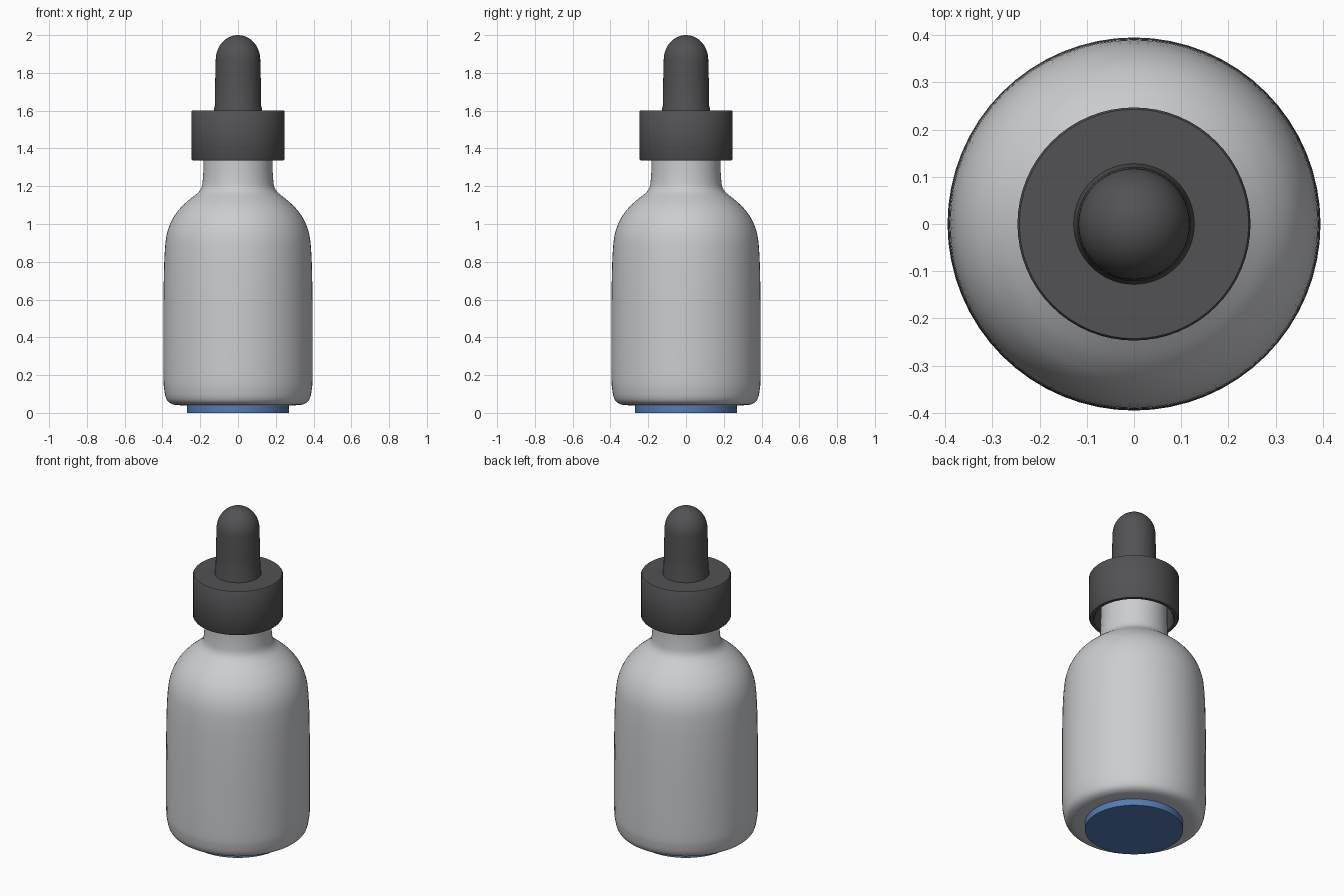
import bpy
import math
from mathutils import Vector

SEGMENTS = 64

cube = bpy.data.objects.get("Cube")
if cube:
    bpy.data.objects.remove(cube, do_unlink=True)


def material(name, color):
    mat = bpy.data.materials.new(name)
    mat.use_nodes = True
    rgba = (*color, 1)
    mat.diffuse_color = rgba
    mat.node_tree.nodes["Principled BSDF"].inputs["Base Color"].default_value = rgba
    return mat


def smooth_path(points, steps=4):
    """Catmull-Rom curve through (radius, height) points."""
    pts = [Vector(p) for p in points]
    ext = [pts[0]] + pts + [pts[-1]]
    path = []
    for a, b, c, d in zip(ext, ext[1:], ext[2:], ext[3:]):
        for i in range(steps):
            t = i / steps
            path.append((b * 2 + (c - a) * t + (a * 2 - b * 5 + c * 4 - d) * t ** 2
                         + (b * 3 - a - c * 3 + d) * t ** 3) / 2)
    return path + [pts[-1]]


def lathe(name, profile, mat):
    """Revolve a bottom-to-top profile around z; zero radius makes a pole."""
    verts, rings, faces = [], [], []
    for r, z in profile:
        count = SEGMENTS if r > 0 else 1
        rings.append([len(verts) + i for i in range(count)])
        for i in range(count):
            a = math.tau * i / SEGMENTS
            verts.append((r * math.cos(a), r * math.sin(a), z))
    for low, high in zip(rings, rings[1:]):
        for i in range(SEGMENTS):
            j = i + 1
            quad = [low[i % len(low)], low[j % len(low)],
                    high[j % len(high)], high[i % len(high)]]
            faces.append(list(dict.fromkeys(quad)))
    mesh = bpy.data.meshes.new(name)
    mesh.from_pydata(verts, [], faces)
    mesh.materials.append(mat)
    obj = bpy.data.objects.new(name, mesh)
    bpy.context.collection.objects.link(obj)
    bpy.ops.object.select_all(action="DESELECT")
    obj.select_set(True)
    bpy.context.view_layer.objects.active = obj
    bpy.ops.object.shade_smooth_by_angle(angle=math.radians(40))
    return obj


glass = material("pale grey glass", (0.6, 0.61, 0.63))
rubber = material("dark grey rubber", (0.085, 0.085, 0.09))
blue = material("blue base", (0.09, 0.2, 0.45))

# Bottle: rounded foot, straight wall, round shoulder and narrow neck
bottle = smooth_path([
    (0.30, 0.04), (0.345, 0.045), (0.376, 0.068), (0.39, 0.12), (0.395, 0.2),
    (0.395, 0.5), (0.393, 0.7), (0.388, 0.85), (0.376, 0.95), (0.345, 1.03),
    (0.30, 1.09), (0.25, 1.135), (0.213, 1.165), (0.193, 1.195),
    (0.186, 1.24), (0.183, 1.32), (0.183, 1.56)])
lathe("bottle", [(0, 0.04)] + bottle + [(0, 1.56)], glass)

# Base disc under the bottle
lathe("base_disc", [(0, 0), (0.27, 0), (0.27, 0.04), (0, 0.04)], blue)

# Screw cap, hollow underneath
lathe("cap", [(0, 1.57), (0.215, 1.57), (0.215, 1.345), (0.222, 1.335),
              (0.24, 1.335), (0.247, 1.345), (0.247, 1.594), (0.243, 1.6),
              (0, 1.6)], rubber)

# Dropper bulb with a slightly flared foot and domed top
dome = [(0.118 * math.cos(t * math.pi / 24), 1.87 + 0.13 * math.sin(t * math.pi / 24))
        for t in range(12)]
lathe("dropper_bulb", [(0, 1.59), (0.128, 1.59), (0.128, 1.603), (0.123, 1.625),
                       (0.121, 1.75)] + dome + [(0, 2)], rubber)
